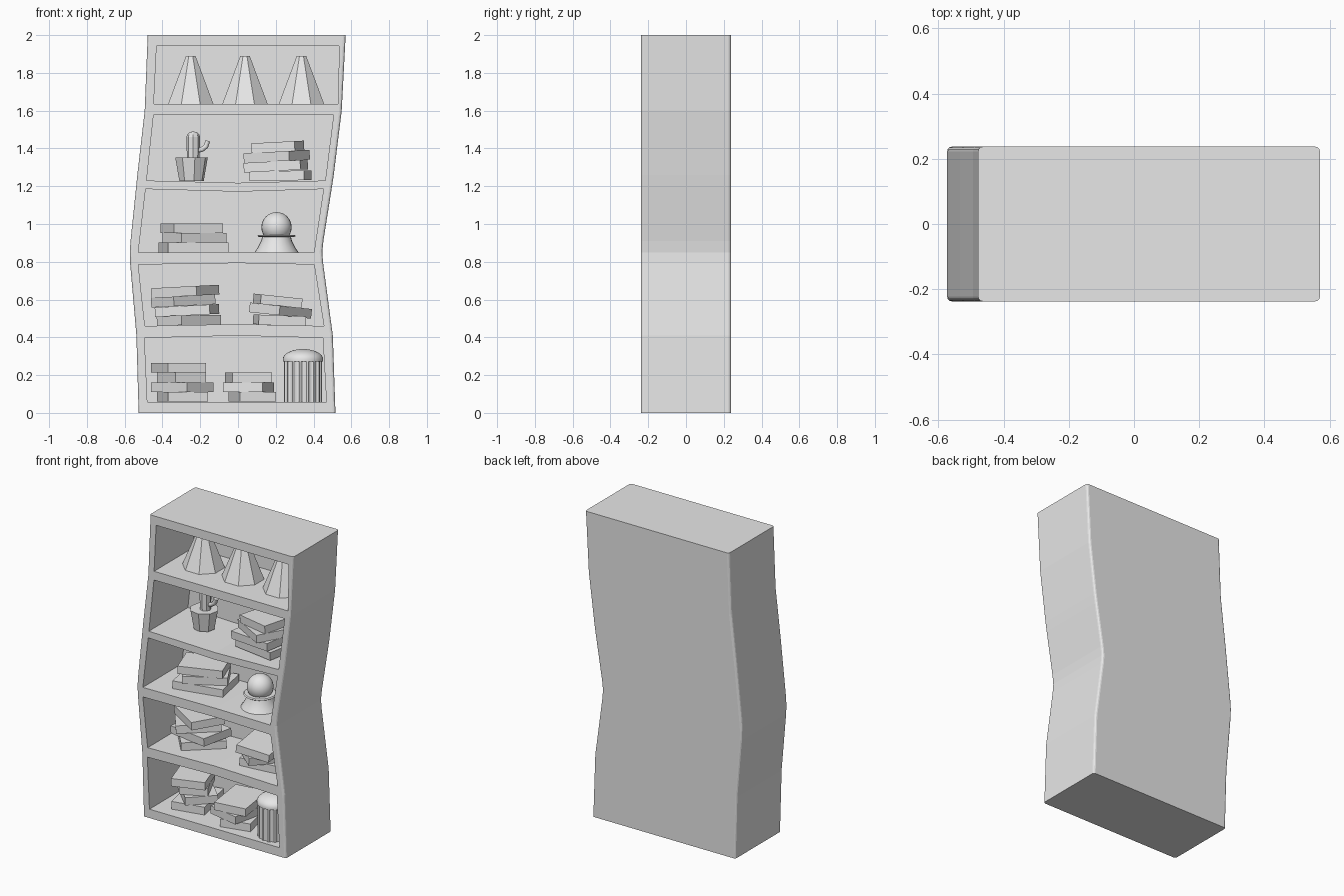
import bpy
import bmesh
import math
from mathutils import Matrix

if "Cube" in bpy.data.objects:
    bpy.data.objects.remove(bpy.data.objects["Cube"], do_unlink=True)

grey = bpy.data.materials.new("plain grey")
grey.use_nodes = True
grey.diffuse_color = (0.8, 0.8, 0.8, 1)
grey.node_tree.nodes["Principled BSDF"].inputs["Base Color"].default_value = (0.8, 0.8, 0.8, 1)


def finish(name, bm, smooth=False):
    """Turn a bmesh into a named grey object."""
    bmesh.ops.recalc_face_normals(bm, faces=bm.faces[:])
    mesh = bpy.data.meshes.new(name)
    bm.to_mesh(mesh)
    bm.free()
    mesh.materials.append(grey)
    obj = bpy.data.objects.new(name, mesh)
    bpy.context.collection.objects.link(obj)
    bpy.ops.object.select_all(action="DESELECT")
    bpy.context.view_layer.objects.active = obj
    obj.select_set(True)
    if smooth:
        bpy.ops.object.shade_smooth_by_angle(angle=math.radians(35))
    return obj


def prism(outline, front, back):
    """Extrude an x-z outline along y."""
    bm = bmesh.new()
    face = bm.faces.new([bm.verts.new((x, front, z)) for x, z in outline])
    out = bmesh.ops.extrude_face_region(bm, geom=[face])
    verts = [g for g in out["geom"] if isinstance(g, bmesh.types.BMVert)]
    bmesh.ops.translate(bm, verts=verts, vec=(0, back - front, 0))
    return bm


def lathe(name, profile, place, sides, smooth=False, turn=0.0, flute=0.0):
    """Revolve (radius, height) points; flute pushes alternate pairs of sides in."""
    bm = bmesh.new()
    rings = []
    for r, z in profile:
        ring = []
        for i in range(sides):
            a = turn + math.tau * i / sides
            rr = r - (flute if i % 4 < 2 else 0)
            ring.append(bm.verts.new((place[0] + rr * math.cos(a),
                                      place[1] + rr * math.sin(a), place[2] + z)))
        rings.append(ring)
    for low, high in zip(rings, rings[1:]):
        for i in range(sides):
            j = (i + 1) % sides
            bm.faces.new((low[i], low[j], high[j], high[i]))
    bm.faces.new(rings[0])
    bm.faces.new(rings[-1])
    return finish(name, bm, smooth)


def arc(radius, height, base, steps=8):
    """Quarter-ellipse profile for domed tops."""
    angles = [math.pi / 2 * i / steps for i in range(steps)] + [math.radians(88)]
    return [(radius * math.cos(a), base + height * math.sin(a)) for a in angles]


# Wavy carcass with rounded upright edges
FRONT, BACK, RECESS = -0.237, 0.237, 0.17
sides = [(0, -0.526, 0.516), (0.41, -0.538, 0.502), (0.79, -0.571, 0.451),
         (0.85, -0.573, 0.446), (0.91, -0.569, 0.452), (1.2, -0.539, 0.498),
         (1.26, -0.533, 0.507), (1.6, -0.494, 0.549), (2, -0.478, 0.57)]
outline = [(l, z) for z, l, r in sides] + [(r, z) for z, l, r in reversed(sides)]
bm = prism(outline, FRONT, BACK)
uprights = [e for e in bm.edges
            if abs(e.verts[0].co.y - e.verts[1].co.y) < 1e-4
            and abs(e.verts[0].co.z - e.verts[1].co.z) > 1e-3]
bmesh.ops.bevel(bm, geom=uprights, offset=0.014, segments=3, profile=0.5, affect="EDGES")
carcass = finish("bookcase_carcass", bm)

# Openings: bottom z, top z, bottom left/right, top left/right, floor sag, ceiling bow
openings = [(0.058, 0.397, -0.48, 0.468, -0.495, 0.449, 0, 0.012),
            (0.46, 0.785, -0.493, 0.455, -0.528, 0.403, 0.01, 0.008),
            (0.848, 1.185, -0.528, 0.402, -0.489, 0.453, 0.004, -0.014),
            (1.23, 1.577, -0.484, 0.462, -0.447, 0.506, -0.012, 0.002),
            (1.635, 1.942, -0.446, 0.529, -0.431, 0.536, 0, 0)]
for low, high, bl, br, tl, tr, sag, bow in openings:
    shape = [(bl, low), (0, low + sag), (br, low), (tr, high), (0, high + bow), (tl, high)]
    cutter = finish("opening_cutter", prism(shape, FRONT - 0.1, RECESS))
    cutter.hide_render = True
    cut = carcass.modifiers.new("opening", "BOOLEAN")
    cut.operation = "DIFFERENCE"
    cut.solver = "EXACT"
    cut.object = cutter
    bpy.context.view_layer.objects.active = carcass
    bpy.ops.object.modifier_apply(modifier=cut.name)
    bpy.data.objects.remove(cutter, do_unlink=True)

# Top shelf: three faceted cones
for i, x in enumerate((-0.25, 0.037, 0.336)):
    lathe(f"cone_{i + 1}", [(0.13, 0), (0.027, 0.255)], (x, 0, 1.635), 8, turn=math.pi / 8)

# Potted cactus
lathe("cactus_pot", [(0.066, 0), (0.088, 0.125)], (-0.246, 0, 1.228), 8, turn=0.2)
lathe("cactus_trunk", [(0.033, 0)] + arc(0.036, 0.03, 0.13, 3), (-0.237, 0, 1.33), 8)
curve = bpy.data.curves.new("cactus_arm", "CURVE")
curve.dimensions = "3D"
curve.bevel_depth = 0.015
curve.bevel_resolution = 1
curve.use_fill_caps = True
line = curve.splines.new("POLY")
path = [(-0.23, 1.385), (-0.19, 1.395), (-0.17, 1.41), (-0.16, 1.44)]
line.points.add(len(path) - 1)
for point, (x, z) in zip(line.points, path):
    point.co = (x, 0, z, 1)
curve.materials.append(grey)
arm = bpy.data.objects.new("cactus_arm", curve)
bpy.context.collection.objects.link(arm)
bpy.ops.object.select_all(action="DESELECT")
arm.select_set(True)
bpy.context.view_layer.objects.active = arm
bpy.ops.object.convert(target="MESH")

# Crystal ball on a flared stand
spot = (0.204, -0.06, 0.85)
lathe("ball_stand", [(0.116, 0), (0.1, 0.025), (0.082, 0.06), (0.075, 0.085)], spot, 24, True)
lathe("ball_collar", [(0.095, 0.082), (0.102, 0.087), (0.095, 0.093)], spot, 24, True)
bm = bmesh.new()
bmesh.ops.create_uvsphere(bm, u_segments=24, v_segments=16, radius=0.08,
                          matrix=Matrix.Translation((spot[0], spot[1], 0.983)))
finish("crystal_ball", bm, True)

# Fluted bin with a domed lid
spot = (0.344, -0.11, 0.058)
lathe("bin_body", [(0.101, 0), (0.101, 0.225)], spot, 64, flute=0.008)
lathe("bin_lid", [(0.107, 0.215)] + arc(0.107, 0.055, 0.225), spot, 32, True)

# Stacked books: each row is left edge, nearest corner and right edge
THICK = 0.051


def book(name, left, corner, right, y, z, roll):
    a, b = corner - left, right - corner
    fits = [(math.hypot(a / p, b / q), p, q) for p, q in ((0.2, 0.27), (0.27, 0.2))]
    size, p, q = min(fits, key=lambda f: abs(f[0] - 1))
    yaw = math.atan2(a / p, b / q)
    bm = bmesh.new()
    bmesh.ops.create_cube(bm, size=1)
    bmesh.ops.scale(bm, verts=bm.verts[:], vec=(q * size, p * size, THICK))
    place = Matrix.Translation(((left + right) / 2, y, z + THICK / 2))
    turn = Matrix.Rotation(math.radians(roll), 4, "Y") @ Matrix.Rotation(yaw, 4, "Z")
    bmesh.ops.transform(bm, matrix=place @ turn, verts=bm.verts[:])
    finish(name, bm)


stacks = [
    ("lower_left", 0.06, 0, 0, [(-0.43, -0.37, -0.16), (-0.46, -0.27, -0.13),
                                (-0.43, -0.33, -0.17), (-0.46, -0.37, -0.17)]),
    ("lower_middle", 0.06, -0.05, 0, [(-0.05, 0.01, 0.2), (-0.08, 0.13, 0.19),
                                      (-0.07, -0.03, 0.18)]),
    ("second_left", 0.465, 0, -3, [(-0.43, -0.3, -0.09), (-0.44, -0.15, -0.1),
                                   (-0.46, -0.34, -0.12), (-0.46, -0.22, -0.1)]),
    ("second_right", 0.465, -0.03, 6, [(0.08, 0.11, 0.36), (0.06, 0.22, 0.39),
                                       (0.08, 0.12, 0.34)]),
    ("third_left", 0.85, 0, 0, [(-0.42, -0.37, -0.05), (-0.4, -0.3, -0.06),
                                (-0.41, -0.34, -0.08)]),
    ("fourth_right", 1.23, -0.03, -3, [(0.06, 0.35, 0.39), (0.03, 0.33, 0.37),
                                       (0.03, 0.27, 0.38), (0.07, 0.3, 0.35)]),
]
for label, base, y, roll, books in stacks:
    for i, (left, corner, right) in enumerate(books):
        book(f"{label}_book_{i + 1}", left, corner, right, y, base + i * THICK,
             roll if i else roll / 3)
